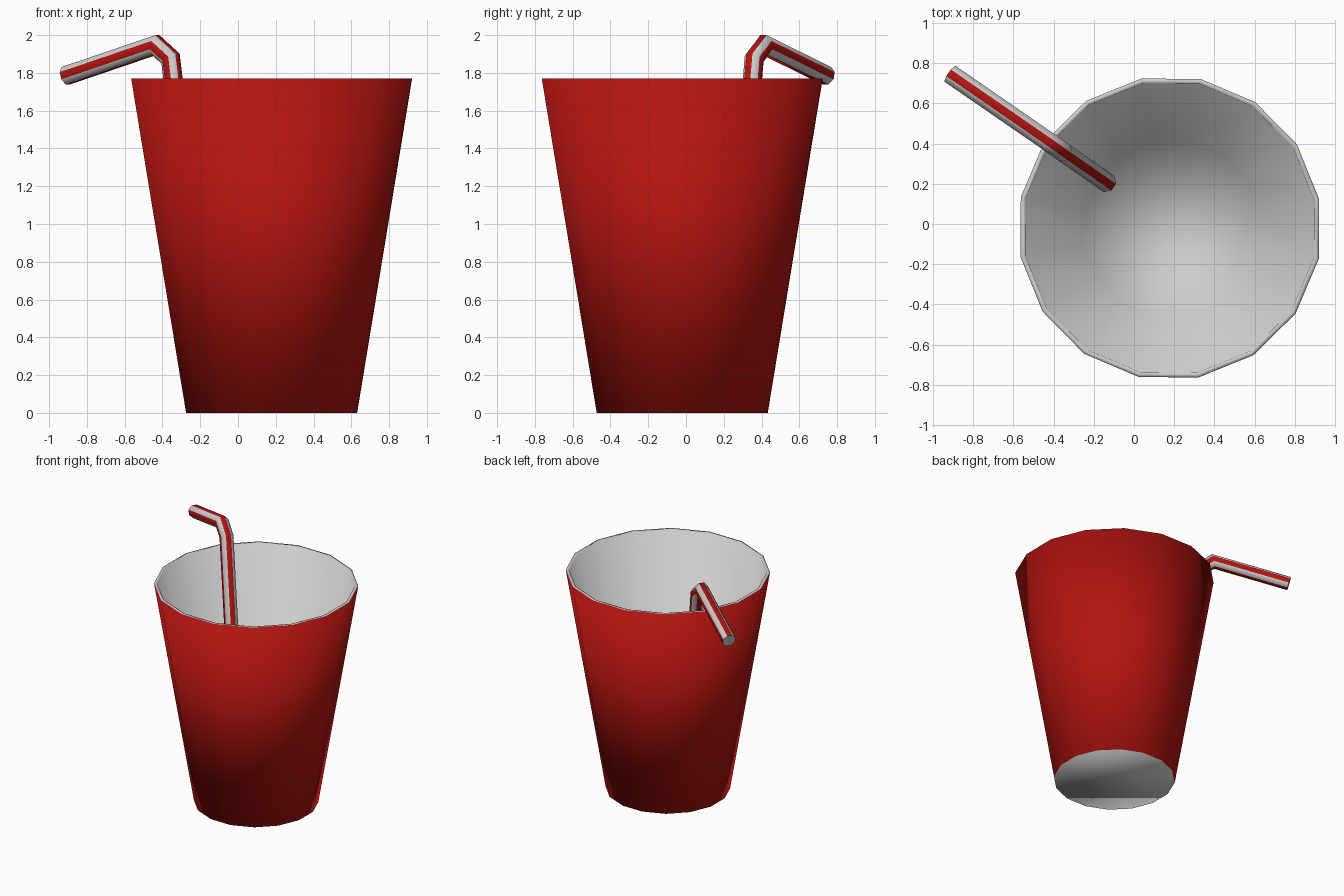
import bpy, bmesh
from math import cos, sin, pi, radians
from mathutils import Vector

if "Cube" in bpy.data.objects:
    bpy.data.objects.remove(bpy.data.objects["Cube"])


def material(name, rgb):
    m = bpy.data.materials.new(name)
    m.diffuse_color = (*rgb, 1)
    m.use_nodes = True
    m.node_tree.nodes["Principled BSDF"].inputs["Base Color"].default_value = m.diffuse_color
    return m


RED = material("red", (0.45, 0.007, 0.005))
GREY = material("grey", (0.8, 0.8, 0.8))


def skin(name, rings, is_red, sharp_caps):
    """Bridge rings of points, cap both ends, colour side faces by (band, side)."""
    bm = bmesh.new()
    loops = [[bm.verts.new(p) for p in ring] for ring in rings]
    n = len(loops[0])
    for band, (a, b) in enumerate(zip(loops, loops[1:])):
        for i in range(n):
            j = (i + 1) % n
            f = bm.faces.new((a[i], a[j], b[j], b[i]))
            f.material_index = 0 if is_red(band, i) else 1
    for loop in (loops[0], loops[-1]):
        f = bm.faces.new(loop)
        f.material_index = 1
        if sharp_caps:
            for e in f.edges:
                e.smooth = False
    for f in bm.faces:
        f.smooth = True
    bmesh.ops.recalc_face_normals(bm, faces=bm.faces)
    me = bpy.data.meshes.new(name)
    bm.to_mesh(me)
    bm.free()
    me.materials.append(RED)
    me.materials.append(GREY)
    ob = bpy.data.objects.new(name, me)
    bpy.context.collection.objects.link(ob)
    return ob


# Cup: outer wall, rim, inner wall and floor, 16 sides
CX, CY, SIDES = 0.178, -0.02, 16
profile = [(0.461, 0), (0.757, 1.77), (0.732, 1.768), (0.44, 0.025)]
cup_rings = []
for r, z in profile:
    angles = [radians(10.8) + 2 * pi * i / SIDES for i in range(SIDES)]
    cup_rings.append([(CX + r * cos(a), CY + r * sin(a), z) for a in angles])
skin("cup", cup_rings, lambda band, i: band == 0, False)

# Bent straw: striped 8-sided tube swept along a planar path with mitred bends
path = [Vector(p) for p in ((-0.14, 0.21, 0.08), (-0.357, 0.361, 1.875),
                            (-0.435, 0.416, 1.947), (-0.912, 0.745, 1.785))]
R, N = 0.052, 8
side = Vector((0.7, 1.0, 0)).normalized()
dirs = [(b - a).normalized() for a, b in zip(path, path[1:])]
straw_rings = []
for k, p in enumerate(path):
    d0, d1 = dirs[max(k - 1, 0)], dirs[min(k, len(dirs) - 1)]
    t = (d0 + d1).normalized()
    up = t.cross(side).normalized()
    mitre = 1 / t.dot(d1)
    straw_rings.append([p + R * (cos(a) * up * mitre + sin(a) * side)
                        for a in (2 * pi * (i - 0.5) / N for i in range(N))])
skin("straw", straw_rings, lambda band, i: i % 2 == 0, True)
